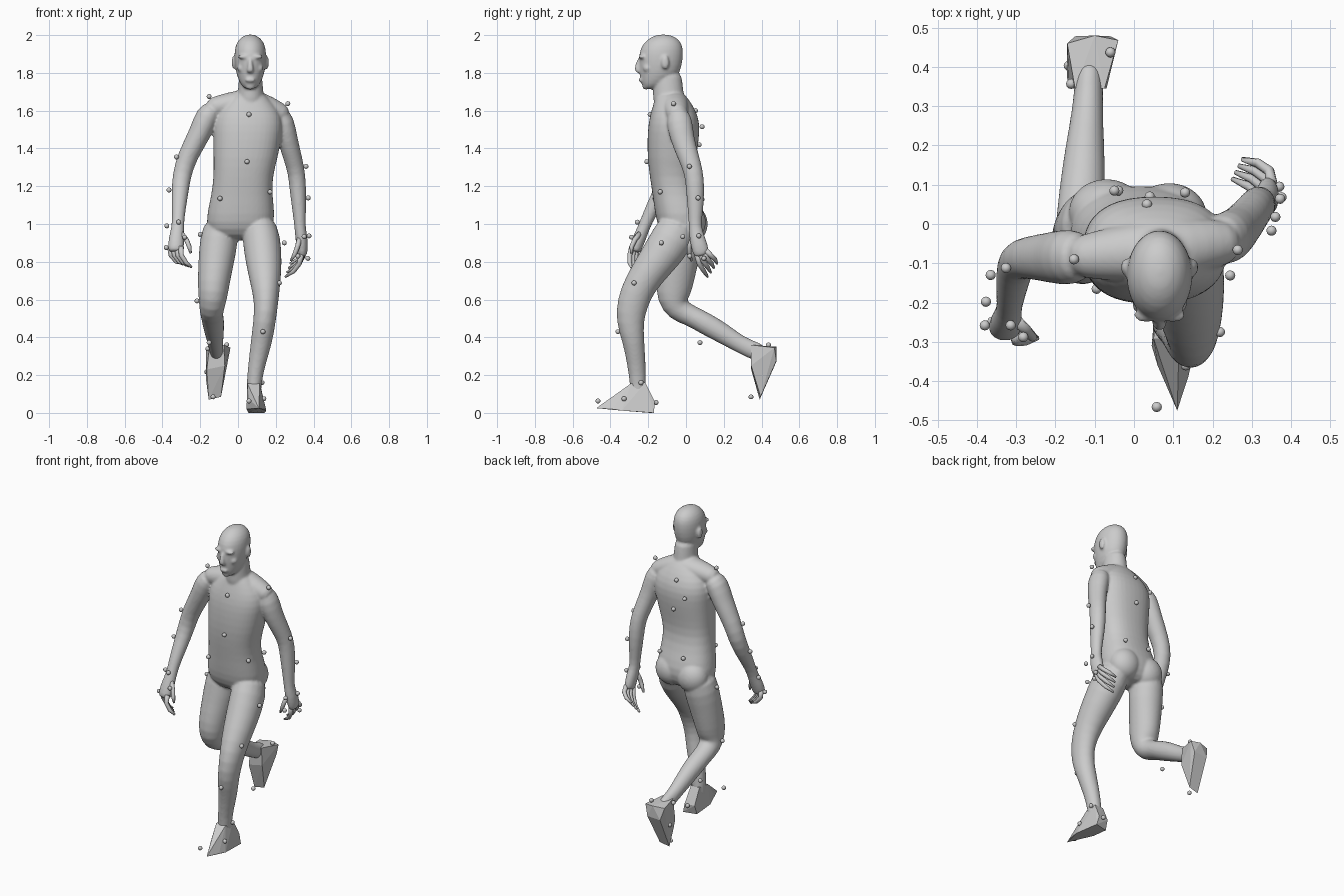
import bpy, bmesh, math
from mathutils import Vector, Matrix


def finish(bm, name, smooth=True):
    bmesh.ops.recalc_face_normals(bm, faces=bm.faces)
    for f in bm.faces:
        f.smooth = smooth
    me = bpy.data.meshes.new(name)
    bm.to_mesh(me)
    bm.free()
    ob = bpy.data.objects.new(name, me)
    bpy.context.collection.objects.link(ob)
    return ob


def loft(bm, rings, n=16, flat=False, power=2.0):
    """Closed tube through rings (x, y, z, half width, half depth)."""
    pts = [Vector(r[:3]) for r in rings]
    loops = []
    for i, r in enumerate(rings):
        t = (pts[min(i + 1, len(pts) - 1)] - pts[max(i - 1, 0)]).normalized()
        if flat:
            t = Vector((0, 0, 1))
        ref = Vector((0, 1, 0)) if abs(t.x) > 0.85 else Vector((1, 0, 0))
        u = (ref - t * ref.dot(t)).normalized()
        v = t.cross(u)
        loop = []
        for k in range(n):
            c, s = math.cos(2 * math.pi * k / n), math.sin(2 * math.pi * k / n)
            c = math.copysign(abs(c) ** (2 / power), c)
            s = math.copysign(abs(s) ** (2 / power), s)
            loop.append(bm.verts.new(pts[i] + u * c * r[3] + v * s * r[4]))
        loops.append(loop)
    for a, b in zip(loops, loops[1:]):
        for k in range(n):
            bm.faces.new((a[k], a[(k + 1) % n], b[(k + 1) % n], b[k]))
    bm.faces.new(loops[0][::-1])
    bm.faces.new(loops[-1])


def ball(bm, c, r):
    m = Matrix.Translation(c) @ Matrix.Diagonal((*r, 1))
    bmesh.ops.create_uvsphere(bm, u_segments=16, v_segments=10, radius=1, matrix=m)


def hull(name, pts):
    bm = bmesh.new()
    for p in pts:
        bm.verts.new(p)
    bmesh.ops.convex_hull(bm, input=bm.verts)
    return finish(bm, name, False)


body = bmesh.new()

# torso, shoulder line and buttocks
loft(body, [(.01, -.02, .91, .12, .07), (.01, -.025, .97, .175, .12),
            (.015, -.03, 1.05, .183, .135), (.02, -.055, 1.15, .163, .122),
            (.027, -.075, 1.25, .157, .118), (.04, -.075, 1.35, .172, .13),
            (.05, -.068, 1.45, .182, .138), (.055, -.063, 1.53, .19, .138),
            (.055, -.065, 1.6, .17, .12), (.06, -.075, 1.66, .11, .09),
            (.065, -.085, 1.7, .07, .07)], n=20, flat=True, power=2.4)
loft(body, [(-.17, -.085, 1.61, .05, .05), (-.09, -.08, 1.625, .065, .06),
            (0, -.07, 1.645, .075, .065), (.065, -.07, 1.65, .08, .065),
            (.13, -.06, 1.63, .075, .065), (.2, -.05, 1.595, .065, .06),
            (.265, -.045, 1.565, .05, .05)])
ball(body, (-.07, .03, 1.0), (.1, .088, .1))
ball(body, (.09, .02, 1.01), (.1, .088, .1))

# neck and head
loft(body, [(.065, -.085, 1.6, .085, .085), (.067, -.092, 1.67, .072, .085),
            (.067, -.097, 1.74, .064, .08), (.065, -.1, 1.82, .064, .078)], flat=True)
loft(body, [(.065, -.195, 1.712, .025, .025), (.065, -.172, 1.738, .052, .065),
            (.065, -.142, 1.785, .073, .105), (.065, -.135, 1.84, .084, .116),
            (.065, -.132, 1.9, .087, .121), (.065, -.125, 1.95, .08, .109),
            (.065, -.12, 1.985, .056, .076), (.065, -.12, 2.004, .02, .03)], flat=True)

# nose, brow, cheeks, mouth, chin and ears
loft(body, [(.065, -.243, 1.885, .01, .012), (.065, -.255, 1.84, .014, .016),
            (.065, -.259, 1.812, .021, .016), (.065, -.245, 1.797, .016, .014)], n=10, flat=True)
ball(body, (.065, -.238, 1.762), (.028, .014, .012))
ball(body, (.065, -.212, 1.727), (.026, .02, .016))
for s in (-1, 1):
    ball(body, (.065 + s * .034, -.232, 1.885), (.034, .02, .012))
    ball(body, (.065 + s * .047, -.205, 1.825), (.024, .024, .022))
    ball(body, (.065 + s * .087, -.11, 1.855), (.012, .022, .037))

# arms with palms
loft(body, [(-.12, -.08, 1.62, .05, .055), (-.163, -.085, 1.58, .066, .075),
            (-.2, -.085, 1.48, .06, .068), (-.268, -.085, 1.36, .054, .055),
            (-.298, -.09, 1.26, .051, .05), (-.307, -.13, 1.17, .046, .046),
            (-.315, -.19, 1.06, .036, .036), (-.318, -.22, .99, .032, .032),
            (-.325, -.245, .93, .042, .036), (-.33, -.268, .87, .044, .034),
            (-.328, -.272, .85, .036, .028)])
loft(body, [(.21, -.045, 1.6, .05, .055), (.24, -.035, 1.54, .062, .072),
            (.262, -.02, 1.45, .054, .064), (.29, .015, 1.35, .05, .056),
            (.311, .043, 1.27, .046, .051), (.318, .05, 1.17, .045, .05),
            (.325, .05, 1.06, .036, .04), (.328, .048, .98, .029, .033),
            (.337, .06, .92, .034, .044), (.342, .08, .85, .029, .046),
            (.338, .085, .83, .022, .036)])

# legs
loft(body, [(.105, -.02, 1.03, .085, .1), (.125, -.07, .92, .105, .12),
            (.138, -.165, .79, .097, .1), (.146, -.245, .68, .08, .088),
            (.15, -.285, .58, .064, .086), (.14, -.298, .48, .06, .074),
            (.125, -.278, .38, .058, .058), (.1, -.262, .26, .046, .05),
            (.084, -.255, .16, .04, .043), (.086, -.25, .06, .038, .042)])
loft(body, [(-.085, .005, 1.03, .085, .1), (-.1, -.01, .92, .105, .108),
            (-.116, -.035, .8, .096, .1), (-.13, -.06, .68, .086, .1),
            (-.134, -.07, .6, .076, .088), (-.14, -.045, .545, .065, .068),
            (-.138, .025, .515, .06, .055), (-.13, .1, .475, .06, .06),
            (-.125, .2, .418, .05, .055), (-.118, .29, .36, .04, .045),
            (-.115, .36, .33, .037, .05), (-.112, .41, .31, .035, .045)])

# fuse the parts into one smooth skin
skin = finish(body, "body")
sub = skin.modifiers.new("round", 'SUBSURF')
sub.levels = sub.render_levels = 1
rem = skin.modifiers.new("fuse", 'REMESH')
rem.mode = 'VOXEL'
rem.voxel_size = .007
rem.use_smooth_shade = True
smo = skin.modifiers.new("relax", 'SMOOTH')
smo.factor, smo.iterations = .5, 6

# feet: faceted hulls with pointed toes
hull("front_foot", [(.055, -.19, 0), (.14, -.17, 0), (.058, -.17, .06), (.125, -.165, .06),
                    (.045, -.31, .02), (.15, -.34, .012), (.138, -.39, .02), (.11, -.475, .025),
                    (.06, -.36, .07), (.12, -.36, .075), (.05, -.292, .155),
                    (.115, -.292, .155), (.055, -.215, .16), (.115, -.215, .16)])
hull("rear_foot", [(-.17, .46, .345), (-.1, .48, .35), (-.04, .468, .345), (-.15, .478, .27),
                   (-.06, .478, .275), (-.155, .39, .07), (-.09, .395, .085), (-.165, .345, .23),
                   (-.07, .345, .25), (-.15, .345, .36), (-.075, .345, .36), (-.17, .37, .18)])


# fingers: interpolate joint positions from first to last finger, then the thumb
def fingers(name, first, last, thumb):
    bm = bmesh.new()
    radii = (.015, .013, .012, .006)
    chains = [[Vector(a).lerp(Vector(b), i / 3) for a, b in zip(first, last)] for i in range(4)]
    for ch in chains + [[Vector(p) for p in thumb]]:
        loft(bm, [(*p, r, r) for p, r in zip(ch, radii)], n=8)
    return finish(bm, name)


fingers("right_fingers",
        [(-.302, -.285, .88), (-.3, -.298, .835), (-.275, -.298, .795), (-.245, -.29, .77)],
        [(-.36, -.25, .88), (-.355, -.25, .835), (-.325, -.248, .8), (-.29, -.245, .785)],
        [(-.3, -.245, .95), (-.272, -.272, .915), (-.258, -.288, .88), (-.25, -.29, .845)])
fingers("left_fingers",
        [(.35, .105, .86), (.345, .135, .83), (.315, .155, .81), (.275, .165, .79)],
        [(.338, .055, .85), (.325, .07, .79), (.295, .095, .75), (.25, .115, .72)],
        [(.328, .04, .93), (.315, .018, .88), (.3, .018, .84), (.28, .03, .805)])

# small tracking markers, grouped by body region
MARKERS = {
    "torso_markers": [(-.153, -.09, 1.675), (.264, -.066, 1.637), (.058, -.19, 1.58),
                      (.048, -.208, 1.33), (-.095, -.165, 1.135), (.17, -.137, 1.17),
                      (-.05, .085, 1.515), (.033, .05, 1.6), (.04, .07, 1.42),
                      (-.04, .085, 1.13), (.13, .08, 1.13)],
    "arm_markers": [(-.326, -.112, 1.355), (-.365, -.13, 1.18), (-.314, -.258, 1.01),
                    (-.377, -.198, .99), (-.38, -.258, .875), (-.282, -.288, .93),
                    (.36, .018, 1.305), (.372, .064, 1.138), (.376, .068, .937),
                    (.35, -.017, .933), (.37, .095, .818), (.317, .02, .83)],
    "leg_markers": [(-.2, -.03, .945), (-.217, -.06, .593), (.245, -.131, .9),
                    (.219, -.275, .688), (.132, -.36, .43), (.127, -.238, .16),
                    (.058, -.466, .063), (.137, -.328, .075), (.1, -.158, .055),
                    (-.153, .074, .372), (-.16, .357, .34), (-.06, .437, .36),
                    (-.166, .403, .217), (-.132, .344, .085)],
}
for name, spots in MARKERS.items():
    bm = bmesh.new()
    for p in spots:
        bmesh.ops.create_uvsphere(bm, u_segments=12, v_segments=8, radius=.013,
                                  matrix=Matrix.Translation(p))
    finish(bm, name)
